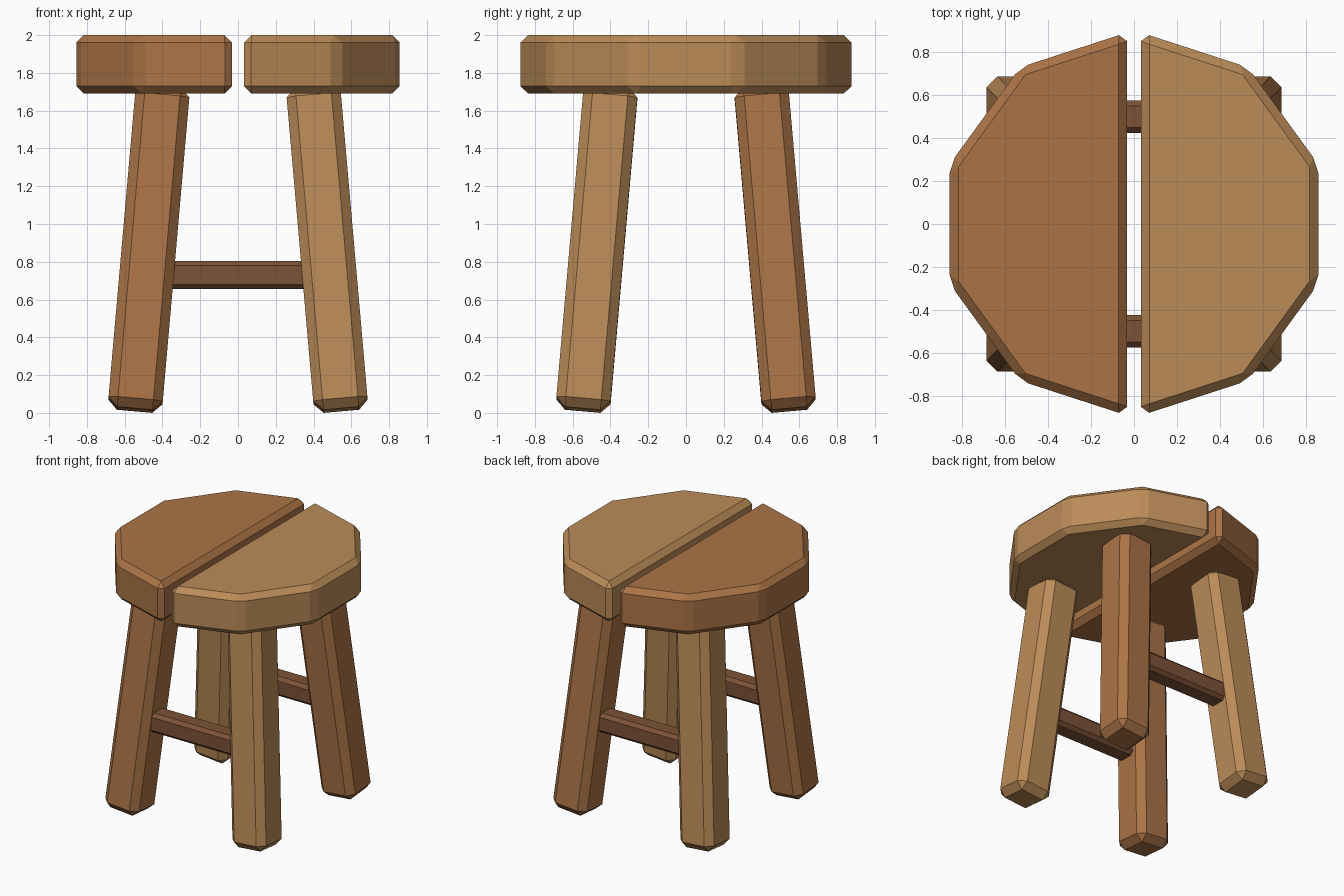
import bpy, bmesh
from math import sin, cos, tan, radians
from mathutils import Matrix

if "Cube" in bpy.data.objects:
    bpy.data.objects.remove(bpy.data.objects["Cube"])


def material(name, color):
    m = bpy.data.materials.new(name)
    m.diffuse_color = (*color, 1)
    m.use_nodes = True
    m.node_tree.nodes["Principled BSDF"].inputs["Base Color"].default_value = m.diffuse_color
    return m


LIGHT = material("light_wood", (0.50, 0.26, 0.097))
DARK = material("dark_wood", (0.41, 0.175, 0.062))
RUNG = material("rung_wood", (0.205, 0.085, 0.037))


def finish(name, bm, bevel, mat):
    """Chamfer every edge and turn the bmesh into an object."""
    bmesh.ops.recalc_face_normals(bm, faces=bm.faces[:])
    bmesh.ops.bevel(bm, geom=bm.edges[:], offset=bevel, offset_type='OFFSET',
                    segments=1, profile=0.5, affect='EDGES', clamp_overlap=True)
    bmesh.ops.recalc_face_normals(bm, faces=bm.faces[:])
    me = bpy.data.meshes.new(name)
    bm.to_mesh(me)
    bm.free()
    me.materials.append(mat)
    ob = bpy.data.objects.new(name, me)
    bpy.context.collection.objects.link(ob)
    return ob


def box(name, size, bevel, mat, loc, rot=(0, 0, 0)):
    bm = bmesh.new()
    bmesh.ops.create_cube(bm, size=1, matrix=Matrix.Diagonal((*size, 1)))
    ob = finish(name, bm, bevel, mat)
    ob.location, ob.rotation_euler = loc, rot
    return ob


def half_seat(name, side, mat):
    """Half a decagon, cut off just beside the centre line."""
    r, gap = 0.9, 0.032
    end = r - gap * tan(radians(18))
    pts = [(gap, -end)]
    pts += [(r * cos(radians(a)), r * sin(radians(a))) for a in (-54, -18, 18, 54)]
    pts.append((gap, end))
    bm = bmesh.new()
    base = bm.faces.new([bm.verts.new((side * x, y, 1.69)) for x, y in pts])
    ext = bmesh.ops.extrude_face_region(bm, geom=[base], use_keep_orig=True)
    top = [g for g in ext["geom"] if isinstance(g, bmesh.types.BMVert)]
    bmesh.ops.translate(bm, verts=top, vec=(0, 0, 0.31))
    finish(name, bm, 0.04, mat)


# Split seat
half_seat("seat_left", -1, DARK)
half_seat("seat_right", 1, LIGHT)

# Splayed legs and the rungs joining left to right
tilt = radians(5)
for sy, end in ((-1, "front"), (1, "back")):
    for sx, side in ((-1, "left"), (1, "right")):
        box(f"{end}_{side}_leg", (0.288, 0.288, 1.72), 0.05,
            LIGHT if sx * sy < 0 else DARK,
            (sx * 0.472, sy * 0.472, 0.87), (sy * tilt, -sx * tilt, 0))
    box(f"{end}_rung", (0.9, 0.15, 0.15), 0.025, RUNG, (0, sy * 0.498, 0.73))
